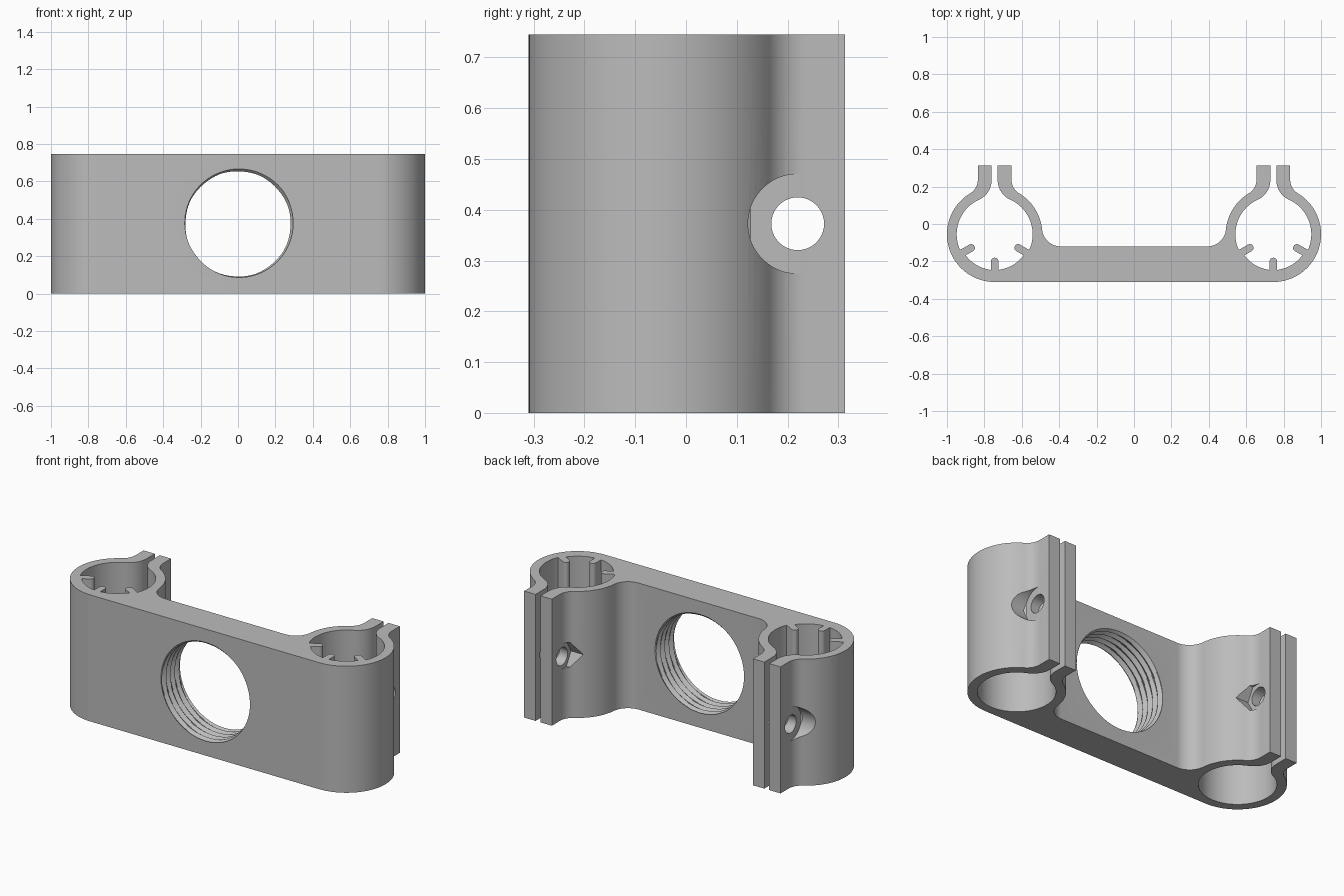
import bpy, bmesh, math
from math import sin, cos, pi, radians, hypot, atan2, sqrt

if "Cube" in bpy.data.objects:
    bpy.data.objects.remove(bpy.data.objects["Cube"])

H = 0.745                   # bracket height
CX, CY = 0.745, -0.055      # clamp ring centre
R, RI = 0.255, 0.203        # clamp ring outer and inner radius
BACK, FRONT, PLATE = 0.313, -0.31, -0.12
MID = H / 2

grey = bpy.data.materials.new("plain grey")
grey.diffuse_color = (0.5, 0.5, 0.5, 1)
grey.use_nodes = True
grey.node_tree.nodes["Principled BSDF"].inputs["Base Color"].default_value = grey.diffuse_color


def arc(cx, cy, r, a0, a1, n):
    return [(cx + r * cos(a0 + (a1 - a0) * i / n), cy + r * sin(a0 + (a1 - a0) * i / n))
            for i in range(n + 1)]


def make_object(name, bm):
    bmesh.ops.remove_doubles(bm, verts=bm.verts, dist=1e-5)
    bmesh.ops.recalc_face_normals(bm, faces=bm.faces)
    mesh = bpy.data.meshes.new(name)
    bm.to_mesh(mesh)
    bm.free()
    mesh.materials.append(grey)
    ob = bpy.data.objects.new(name, mesh)
    bpy.context.collection.objects.link(ob)
    return ob


def prism(name, pts, z0, z1):
    bm = bmesh.new()
    face = bm.faces.new([bm.verts.new((x, y, z0)) for x, y in pts])
    ext = bmesh.ops.extrude_face_region(bm, geom=[face])
    for v in ext["geom"]:
        if isinstance(v, bmesh.types.BMVert):
            v.co.z = z1
    return make_object(name, bm)


def smooth(ob, angle=30):
    bpy.ops.object.select_all(action='DESELECT')
    ob.select_set(True)
    bpy.context.view_layer.objects.active = ob
    bpy.ops.object.shade_smooth_by_angle(angle=radians(angle))


# Clamp lip curves: fillets from the ring into the flat flanges
FO, LIP, GAP = 0.085, 0.09, 0.016
dxo = LIP + FO
dyo = sqrt((R + FO) ** 2 - dxo ** 2)
ao = atan2(dyo, dxo)
FI = 0.115
dxi = GAP + FI
dyi = sqrt((RI + FI) ** 2 - dxi ** 2)
ai = atan2(dyi, dxi)
outer_lip = arc(dxo, dyo, FO, ao + pi, pi, 10) + [(LIP, BACK - CY)]
inner_lip = [(GAP, BACK - CY)] + arc(dxi, dyi, FI, pi, ai + pi, 10)
flip = lambda pts: [(-x, y) for x, y in reversed(pts)]

# Plate fillet meeting the ring
FP = 0.1
dyp = PLATE + FP - CY
dxp = -sqrt((R + FP) ** 2 - dyp ** 2)
ap = atan2(dyp, dxp)

# Right half outline relative to the ring centre, then mirrored
local = arc(0, 0, R, -pi / 2, ao, 40)[:-1] + outer_lip + inner_lip
local += arc(0, 0, RI, ai, -pi - ai, 72)[1:-1]
local += flip(inner_lip) + flip(outer_lip)
local += arc(0, 0, R, pi - ao, ap, 16)[1:-1]
local += arc(dxp, dyp, FP, ap - pi, -pi / 2, 12)
half = [(x + CX, y + CY) for x, y in local]
body = prism("clamp_bracket", half + flip(half), 0, H)

# Threaded bore cutter with a helical wall
PITCH, NA, NY, Y0 = 0.04, 72, 48, -0.33
bm = bmesh.new()
rows = []
for j in range(NY + 1):
    y = Y0 + j * PITCH / 8
    row = []
    for i in range(NA):
        t = 2 * pi * i / NA
        u = ((y - FRONT) / PITCH + (t - radians(40)) / (2 * pi)) % 1
        r = 0.281 + 0.018 * abs(2 * u - 1)
        row.append(bm.verts.new((r * cos(t), y, MID + r * sin(t))))
    rows.append(row)
for a, b in zip(rows, rows[1:]):
    for i in range(NA):
        k = (i + 1) % NA
        bm.faces.new((a[i], a[k], b[k], b[i]))
bm.faces.new(rows[0])
bm.faces.new(rows[-1])
cutters = [make_object("bore_cutter", bm)]


# Screw hole, round head seat and hex nut seat cutters along x
def rod(name, r, n, x0, x1, y=0.22):
    bm = bmesh.new()
    ends = [[bm.verts.new((x, y + r * cos(2 * pi * i / n), MID + r * sin(2 * pi * i / n)))
             for i in range(n)] for x in (x0, x1)]
    for i in range(n):
        k = (i + 1) % n
        bm.faces.new((ends[0][i], ends[0][k], ends[1][k], ends[1][i]))
    bm.faces.new(ends[0])
    bm.faces.new(ends[1])
    cutters.append(make_object(name, bm))


for s in (-1, 1):
    rod("screw_hole_cutter", 0.052, 40, s * (CX - 0.2), s * (CX + 0.2))
    rod("head_seat_cutter", 0.098, 48, s * (CX + LIP + 0.0005), s * (CX + 0.3))
    rod("nut_seat_cutter", 0.085, 6, s * (CX - LIP - 0.0005), s * (CX - 0.3))

for c in cutters:
    c.hide_render = True
    mod = body.modifiers.new(c.name, 'BOOLEAN')
    mod.operation = 'DIFFERENCE'
    mod.solver = 'EXACT'
    mod.object = c
bpy.context.view_layer.objects.active = body
for mod in list(body.modifiers):
    bpy.ops.object.modifier_apply(modifier=mod.name)
for c in cutters:
    bpy.data.objects.remove(c)
smooth(body)

# Grip ribs on a thin liner inside each ring
W, TIP, LINER = 0.02, 0.125, 0.191
edge = math.asin(W / LINER)
pts = arc(0, 0, RI + 0.002, radians(210) - edge, radians(330) + edge, 30)
for deg in (330, 270, 210):
    a = radians(deg)
    rib = [(LINER, W)] + arc(TIP + W, 0, W, pi / 2, 3 * pi / 2, 8) + [(LINER, -W)]
    pts += [(x * cos(a) - y * sin(a), x * sin(a) + y * cos(a)) for x, y in rib]
    if deg > 210:
        pts += arc(0, 0, LINER, a - edge, a - radians(60) + edge, 12)[1:-1]
for s, side in ((-1, "left"), (1, "right")):
    ribs = prism(side + "_grip_ribs", [(s * (CX + x * s), CY + y) for x, y in pts], 0.3, H)
    smooth(ribs)
